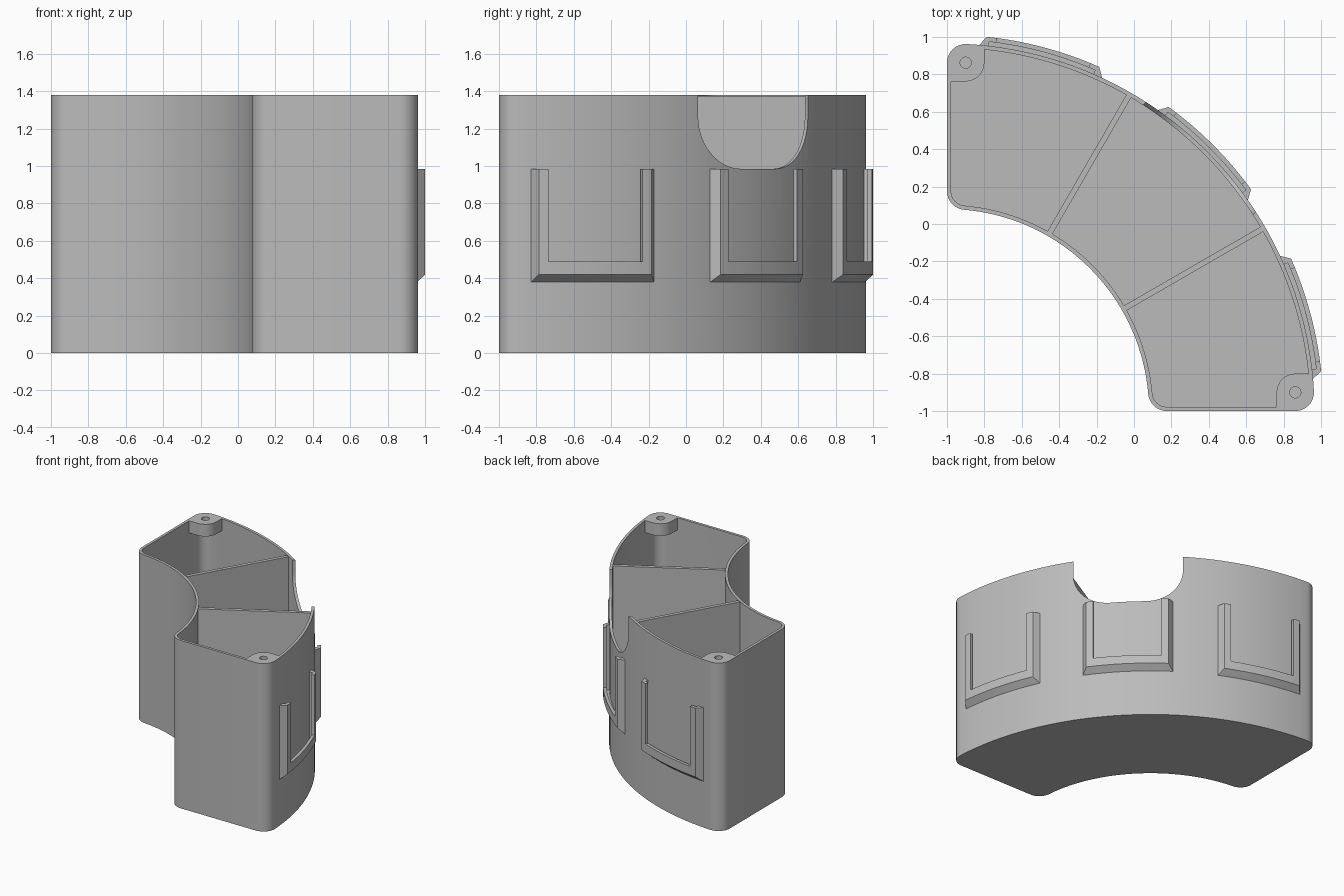
import bpy, bmesh
from math import sin, cos, asin, sqrt, radians, pi
from mathutils import Vector

cube = bpy.data.objects.get("Cube")
if cube:
    bpy.data.objects.remove(cube, do_unlink=True)

HEIGHT, OUTER, INNER, FILLET, WALL = 1.38, 1.965, 1.08, 0.1, 0.022

grey = bpy.data.materials.new("plain grey")
grey.use_nodes = True
grey.diffuse_color = (0.5, 0.5, 0.5, 1)
grey.node_tree.nodes["Principled BSDF"].inputs["Base Color"].default_value = (0.5, 0.5, 0.5, 1)


def finish(name, bm):
    bmesh.ops.recalc_face_normals(bm, faces=bm.faces)
    mesh = bpy.data.meshes.new(name)
    bm.to_mesh(mesh)
    bm.free()
    mesh.materials.append(grey)
    obj = bpy.data.objects.new(name, mesh)
    bpy.context.collection.objects.link(obj)
    return obj


def loft(name, bottom, top):
    """Solid between two matching loops of points."""
    bm = bmesh.new()
    a = [bm.verts.new(p) for p in bottom]
    b = [bm.verts.new(p) for p in top]
    bm.faces.new(a)
    bm.faces.new(b)
    for i in range(len(a)):
        j = (i + 1) % len(a)
        bm.faces.new((a[i], a[j], b[j], b[i]))
    return finish(name, bm)


def prism(name, outline, z0, z1):
    return loft(name, [(x, y, z0) for x, y in outline], [(x, y, z1) for x, y in outline])


def activate(obj):
    bpy.ops.object.select_all(action='DESELECT')
    obj.select_set(True)
    bpy.context.view_layer.objects.active = obj


def combine(obj, tool, operation='DIFFERENCE'):
    mod = obj.modifiers.new("combine", 'BOOLEAN')
    mod.operation, mod.object, mod.solver = operation, tool, 'EXACT'
    activate(obj)
    bpy.ops.object.modifier_apply(modifier=mod.name)
    bpy.data.objects.remove(tool, do_unlink=True)


def smooth(obj):
    activate(obj)
    bpy.ops.object.shade_smooth_by_angle(angle=radians(30))


def arc(centre, r, a0, a1, n):
    return [(centre[0] + r * cos(a0 + (a1 - a0) * i / n),
             centre[1] + r * sin(a0 + (a1 - a0) * i / n)) for i in range(n + 1)]


# Quarter ring with rounded corners, inset by t
ORIGIN = (-1, -1)
turn_out = asin(FILLET / (OUTER - FILLET))
turn_in = asin(FILLET / (INNER + FILLET))
corner_out = (sqrt((OUTER - FILLET) ** 2 - FILLET ** 2) - 1, FILLET - 1)
corner_in = (sqrt((INNER + FILLET) ** 2 - FILLET ** 2) - 1, FILLET - 1)


def ring_outline(t):
    f = FILLET - t
    pts = arc(corner_in, f, pi + turn_in, 1.5 * pi, 8)
    pts += arc(corner_out, f, -pi / 2, turn_out, 8)
    pts += arc(ORIGIN, OUTER - t, turn_out, pi / 2 - turn_out, 48)[1:-1]
    pts += arc(corner_out[::-1], f, pi / 2 - turn_out, pi, 8)
    pts += arc(corner_in[::-1], f, pi, 1.5 * pi - turn_in, 8)
    pts += arc(ORIGIN, INNER + t, pi / 2 - turn_in, turn_in, 40)[1:-1]
    return pts


# Hollow body
shell = prism("shell", ring_outline(0), 0, HEIGHT)
combine(shell, prism("cavity", ring_outline(WALL), 0.03, HEIGHT + 0.2))

# Rounded notch in the middle of the outer wall
half, low, rad = 0.415, 0.985, 0.28
notch = [(half, HEIGHT + 0.1), (-half, HEIGHT + 0.1)]
notch += arc((rad - half, low + rad), rad, pi, 1.5 * pi, 12)
notch += arc((half - rad, low + rad), rad, 1.5 * pi, 2 * pi, 12)
out, side = Vector((1, 1, 0)).normalized(), Vector((-1, 1, 0)).normalized()
base = Vector((-1, -1, 0))
near, far = [[base + out * d + side * u + Vector((0, 0, z)) for u, z in notch] for d in (1.7, 2.2)]
combine(shell, loft("notch", near, far))

# Screw bosses in the two outer corners
for flip in (1, -1):
    boss = arc(corner_out, 0.09, -pi / 2, turn_out, 8)
    boss += [(cos(asin(0.2 / 1.955)) * 1.955 - 1, -0.8)]
    boss += arc(corner_out, 0.1, pi / 2, pi, 8)
    boss += [(corner_out[0] - 0.1, -0.99)]
    hole = arc(corner_out, 0.03, 0, 2 * pi, 20)[:-1]
    combine(shell, prism("boss", [p[::flip] for p in boss], HEIGHT - 0.1, HEIGHT), 'UNION')
    combine(shell, prism("hole", [p[::flip] for p in hole], HEIGHT - 0.15, HEIGHT + 0.1))
smooth(shell)

# Two radial dividers
for label, angle in (("right", 30), ("left", 60)):
    d = Vector((cos(radians(angle)), sin(radians(angle))))
    n = Vector((-d.y, d.x)) * 0.015
    c = Vector(ORIGIN)
    prism("divider_" + label,
          [c + d * 1.09 - n, c + d * 1.955 - n, c + d * 1.955 + n, c + d * 1.09 + n],
          0.01, HEIGHT - 0.005)


def curved_block(name, mid, r0, r1, half0, half1, low0, low1, high, n=16):
    """Block bent round the ring; its back and front may differ in size."""
    bm = bmesh.new()
    rows = []
    for i in range(n + 1):
        s = 2 * i / n - 1
        row = []
        for r, h, z in ((r0, half0, low0), (r1, half1, low1), (r1, half1, high), (r0, half0, high)):
            a = radians(mid + s * h)
            row.append(bm.verts.new((r * cos(a) - 1, r * sin(a) - 1, z)))
        rows.append(row)
    bm.faces.new(rows[0])
    bm.faces.new(rows[-1])
    for p, q in zip(rows, rows[1:]):
        for k in range(4):
            bm.faces.new((p[k], p[k - 1], q[k - 1], q[k]))
    return finish(name, bm)


# Three U-shaped label holders with an overhanging lip
for label, mid in (("right", 15), ("middle", 45), ("left", 75)):
    holder = curved_block("label_holder_" + label, mid, 1.955, 2.012, 10.2, 8.9, 0.37, 0.42, 0.985)
    combine(holder, curved_block("opening", mid, 1.9, 2.1, 7.4, 7.4, 0.49, 0.49, 1.1))
    combine(holder, curved_block("slot", mid, 1.9, 1.987, 8.5, 8.5, 0.45, 0.45, 1.1))
    smooth(holder)
